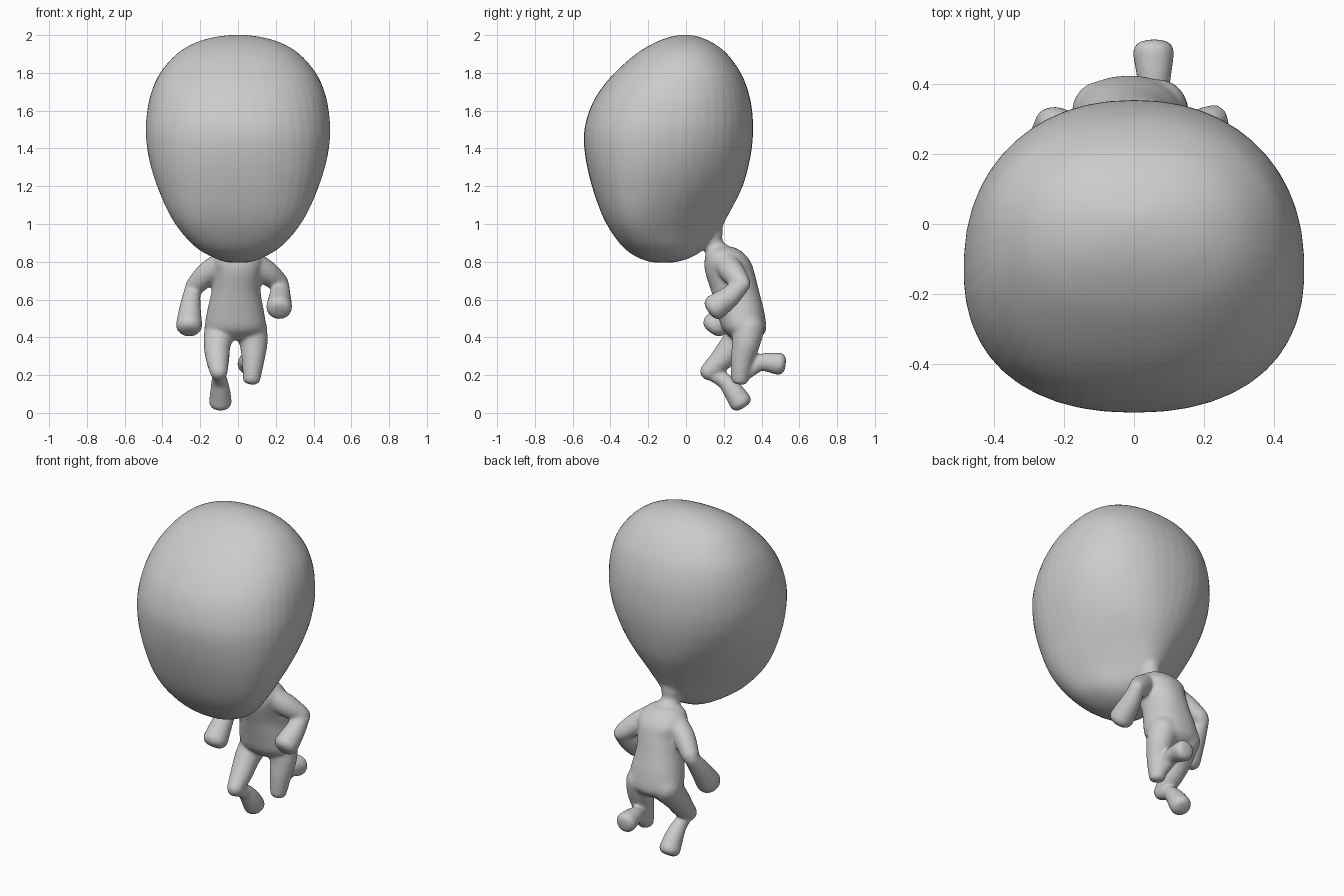
import bpy, bmesh, math
from mathutils import Vector

cube = bpy.data.objects.get("Cube")
if cube:
    bpy.data.objects.remove(cube, do_unlink=True)

skin = bpy.data.materials.new("plain grey")
skin.use_nodes = True
GREY = (0.6, 0.6, 0.6, 1)
skin.diffuse_color = GREY
skin.node_tree.nodes["Principled BSDF"].inputs["Base Color"].default_value = GREY

bm = bmesh.new()
SIDES = 48


def skin_rings(rings):
    """Bridge a list of point rings and cap both ends."""
    loops = [[bm.verts.new(p) for p in ring] for ring in rings]
    for a, b in zip(loops, loops[1:]):
        for i in range(SIDES):
            j = (i + 1) % SIDES
            bm.faces.new((a[i], a[j], b[j], b[i]))
    bm.faces.new(loops[0][::-1])
    bm.faces.new(loops[-1])


def spline(rows, steps=6):
    """Smooth rows of numbers with a Catmull-Rom curve."""
    rows = [Vector(r) for r in rows]
    pad = [rows[0]] + rows + [rows[-1]]
    out = []
    for a, b, c, d in zip(pad, pad[1:], pad[2:], pad[3:]):
        for s in range(steps):
            t = s / steps
            out.append(0.5 * (2 * b + (c - a) * t + (2 * a - 5 * b + 4 * c - d) * t * t
                              + (3 * b - a - 3 * c + d) * t ** 3))
    return out + [rows[-1]]


def section(z, front, back, half, x=0, taper=0, power=1.0):
    """Horizontal outline, narrowed toward the back by taper."""
    pts = []
    for i in range(SIDES):
        t = math.tau * i / SIDES
        c, s = math.cos(t), math.sin(t)
        w = math.copysign(abs(s) ** power, s) * (1 - taper * (1 + c) / 2)
        pts.append((w, math.copysign(abs(c) ** power, c)))
    widest = max(p[0] for p in pts)
    mid, deep = (front + back) / 2, (back - front) / 2
    return [Vector((x + half * w / widest, mid + deep * c, z)) for w, c in pts]


def limb(joints, blunt=1.0, steps=5):
    """Round tube through (x, y, z, radius) joints; blunt flattens the far end."""
    path = spline([Vector(j) for j in joints], steps)
    pts = [p.xyz for p in path]
    arcs = [math.radians(d) for d in (80, 62, 44, 22)]
    rings = []
    for i, p in enumerate(path):
        axis = (pts[min(i + 1, len(pts) - 1)] - pts[max(i - 1, 0)]).normalized()
        side = axis.cross(Vector((1, 0, 0))).normalized()
        up = axis.cross(side)

        def ring(off, r):
            return [p.xyz + axis * off + r * (side * math.cos(a) + up * math.sin(a))
                    for a in (math.tau * k / SIDES for k in range(SIDES))]

        if i == 0:
            rings += [ring(-p.w * math.sin(a), p.w * math.cos(a)) for a in arcs]
        rings.append(ring(0, p.w))
        if i == len(path) - 1:
            rings += [ring(blunt * p.w * math.sin(a), p.w * math.cos(a) ** blunt)
                      for a in reversed(arcs)]
    skin_rings(rings)


# Head: height, front, back, half width, back taper
head = [(.797, -.18, -.06, .06, 0), (.82, -.25, .02, .125, .2), (.87, -.325, .1, .215, .5),
        (.95, -.39, .17, .295, .65), (1.05, -.445, .225, .362, .58), (1.2, -.498, .3, .428, .4),
        (1.35, -.532, .34, .472, .24), (1.48, -.54, .355, .488, .14), (1.6, -.512, .35, .48, .08),
        (1.7, -.46, .33, .458, .04), (1.8, -.378, .29, .412, 0), (1.9, -.265, .218, .325, 0),
        (1.96, -.165, .14, .225, 0), (1.99, -.085, .07, .12, 0), (2.002, -.02, .02, .02, 0)]
skin_rings([section(z, f, b, w, 0, k, .9) for z, f, b, w, k in spline(head)])

# Neck flaring into head and shoulders
limb([(0, .1, 1.05, .1), (0, .132, .95, .064), (0, .145, .89, .052), (0, .18, .83, .078)])

# Torso: height, front, back, half width, sideways offset
torso = [(.385, .26, .37, .07, -.01), (.41, .225, .405, .125, -.013), (.45, .19, .425, .16, -.014),
         (.54, .163, .413, .15, -.013), (.64, .135, .388, .13, -.01), (.74, .103, .363, .127, 0),
         (.8, .098, .342, .137, 0), (.85, .108, .3, .112, 0), (.877, .135, .255, .065, 0)]
skin_rings([section(z, f, b, w, x, 0, .9) for z, f, b, w, x in spline(torso)])

# Left arm, then the lower swinging right arm
limb([(.09, .215, .785, .065), (.155, .25, .74, .064), (.212, .287, .695, .052)])
limb([(.228, .3, .682, .042), (.222, .23, .615, .058), (.218, .155, .56, .069)], .65)
limb([(-.09, .215, .785, .065), (-.165, .25, .735, .062), (-.228, .287, .67, .051)])
limb([(-.242, .292, .652, .042), (-.253, .225, .56, .056), (-.259, .155, .463, .07)], .65)

# Left leg: thigh down, shin and foot kicked back
limb([(.068, .33, .45, .086), (.082, .318, .37, .075), (.08, .297, .28, .06), (.072, .285, .178, .046)], .6)
limb([(.07, .285, .185, .034), (.062, .34, .225, .036), (.058, .4, .267, .046), (.056, .492, .26, .06)], .6)

# Right leg: thigh forward, shin and foot trailing below
limb([(-.092, .325, .45, .086), (-.11, .255, .365, .072), (-.108, .19, .285, .062), (-.102, .122, .22, .048)])
limb([(-.1, .115, .208, .03), (-.098, .2, .172, .042), (-.094, .25, .115, .053), (-.093, .288, .058, .06)], .6)

bmesh.ops.recalc_face_normals(bm, faces=bm.faces)
mesh = bpy.data.meshes.new("figure_body")
bm.to_mesh(mesh)
bm.free()
mesh.materials.append(skin)
figure = bpy.data.objects.new("figure_body", mesh)
bpy.context.collection.objects.link(figure)

# Fuse the overlapping parts into one soft skin
fuse = figure.modifiers.new("fuse", "REMESH")
fuse.mode = "VOXEL"
fuse.voxel_size = 0.01
fuse.use_smooth_shade = True
soften = figure.modifiers.new("soften", "SMOOTH")
soften.factor = 0.5
soften.iterations = 7
